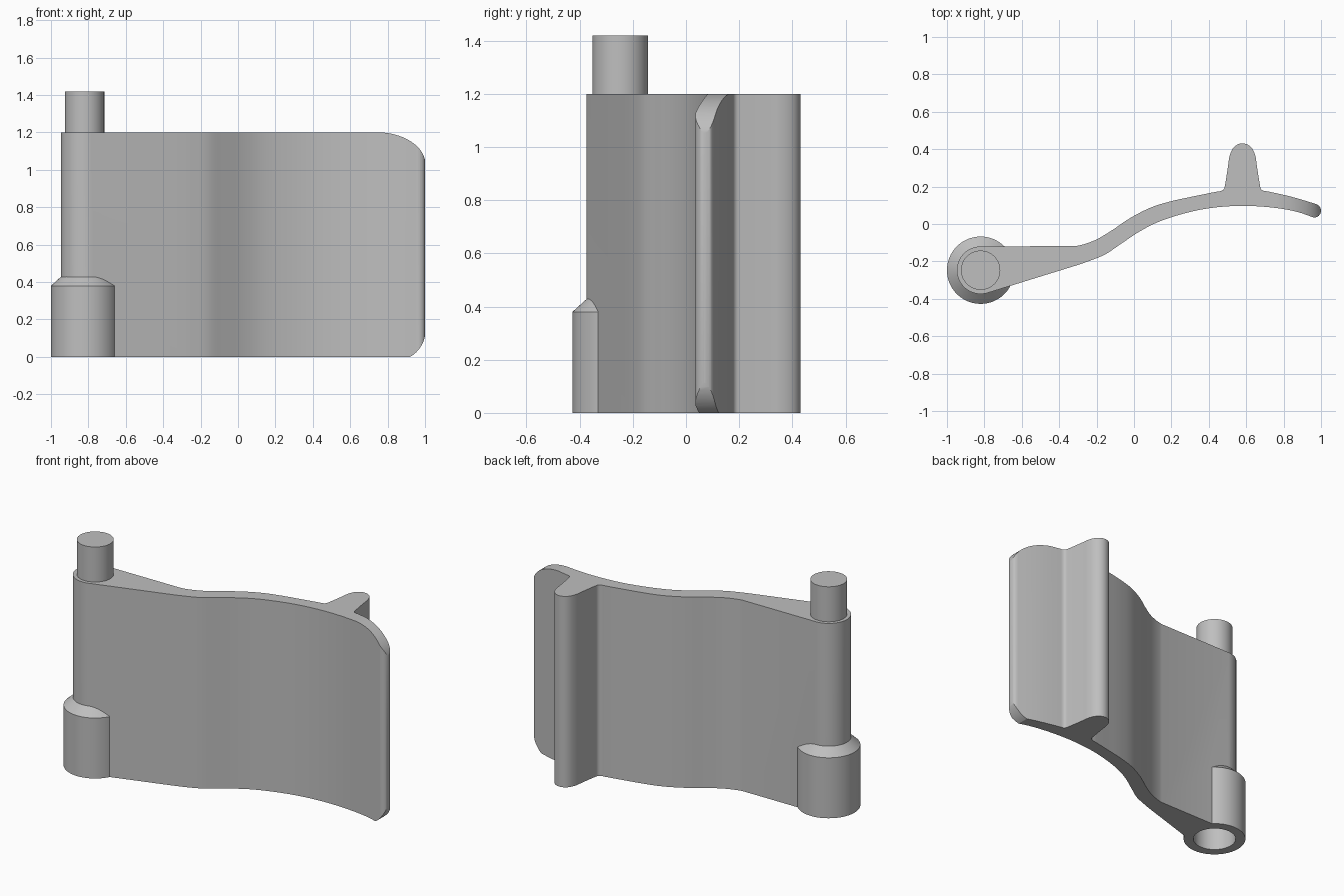
import bpy, bmesh, math

cube = bpy.data.objects.get("Cube")
if cube:
    bpy.data.objects.remove(cube, do_unlink=True)

H = 1.2                      # plate height
PIVOT = (-0.82, -0.247)      # hinge axis

grey = bpy.data.materials.new("plain grey")
grey.use_nodes = True
GREY = (0.52, 0.52, 0.52, 1)
grey.diffuse_color = GREY
grey.node_tree.nodes["Principled BSDF"].inputs["Base Color"].default_value = GREY


def arc(cx, cy, rx, ry, a0, a1, n):
    out = []
    for i in range(n + 1):
        a = math.radians(a0 + (a1 - a0) * i / n)
        out.append((cx + rx * math.cos(a), cy + ry * math.sin(a)))
    return out


def spline(pts, steps=5):
    """Smooth curve through pts; the first and last points only guide the ends."""
    out = []
    for a, b, c, d in zip(pts, pts[1:], pts[2:], pts[3:]):
        for s in range(steps):
            t = s / steps
            out.append(tuple(0.5 * (2 * q + (r - p) * t + (2 * p - 5 * q + 4 * r - w) * t * t
                                    + (3 * q - p - 3 * r + w) * t ** 3)
                             for p, q, r, w in zip(a, b, c, d)))
    return out + [pts[-2]]


def clean(pts):
    out = []
    for p in pts:
        if not out or math.dist(p, out[-1]) > 1e-4:
            out.append(p)
    if math.dist(out[0], out[-1]) < 1e-4:
        out.pop()
    return out


def prism(name, pts, place, shift):
    """Extrude a closed outline; place() maps 2D points into space."""
    bm = bmesh.new()
    face = bm.faces.new([bm.verts.new(place(p)) for p in clean(pts)])
    new = bmesh.ops.extrude_face_region(bm, geom=[face])["geom"]
    bmesh.ops.translate(bm, vec=shift, verts=[v for v in new if isinstance(v, bmesh.types.BMVert)])
    return finish(name, bm)


def lathe(name, rings, n=64):
    """Closed turned solid round the hinge axis from (radius, z) rings."""
    bm = bmesh.new()
    loops = [[bm.verts.new((x, y, z)) for x, y in arc(*PIVOT, r, r, 0, 360, n)[:-1]]
             for r, z in rings]
    for lo, hi in zip(loops, loops[1:]):
        for i in range(n):
            j = (i + 1) % n
            bm.faces.new((lo[i], lo[j], hi[j], hi[i]))
    bm.faces.new(loops[0][::-1])
    bm.faces.new(loops[-1])
    return finish(name, bm)


def finish(name, bm):
    bmesh.ops.recalc_face_normals(bm, faces=bm.faces)
    me = bpy.data.meshes.new(name)
    bm.to_mesh(me)
    bm.free()
    me.materials.append(grey)
    ob = bpy.data.objects.new(name, me)
    bpy.context.collection.objects.link(ob)
    return ob


def select(ob):
    bpy.ops.object.select_all(action='DESELECT')
    ob.select_set(True)
    bpy.context.view_layer.objects.active = ob


def boolean(ob, tool, op):
    mod = ob.modifiers.new(op.lower(), 'BOOLEAN')
    mod.object, mod.operation, mod.solver = tool, op, 'EXACT'
    select(ob)
    bpy.ops.object.modifier_apply(modifier=mod.name)
    bpy.data.objects.remove(tool, do_unlink=True)


# Plate outline seen from above: front side, tip, back with rib, knuckle
front = spline([(-.40, -.25), (-.31, -.222), (-.235, -.196), (-.155, -.163), (-.075, -.11),
                (.03, -.04), (.14, .015), (.29, .062), (.43, .088), (.58, .097),
                (.73, .089), (.86, .068), (.955, .037), (1.05, .005)])
tip = arc(.964, .071, .036, .036, -108, 72, 12)
back_outer = spline([(1.05, .08), (.975, .106), (.84, .146), (.70, .177), (.56, .20)])
half_rib = [(.12, .175), (.10, .186), (.092, .215), (.077, .31), (.07, .36),
            (.054, .4), (.03, .423), (0, .431)]
RIB_X = .58
rib = spline([(RIB_X + .15, .172)] + [(RIB_X + x, y) for x, y in half_rib]
             + [(RIB_X - x, y) for x, y in half_rib[-2::-1]] + [(RIB_X - .15, .168)], 4)
back_inner = spline([(.56, .19), (.455, .175), (.32, .148), (.20, .122), (.09, .088), (-.02, .032),
                     (-.12, -.035), (-.21, -.087), (-.31, -.118), (-.41, -.12)])
knuckle = arc(*PIVOT, .127, .127, 90, 287, 36)
plate = prism("curved_plate", front + tip + back_outer + rib + back_inner + knuckle,
              lambda p: (p[0], p[1], 0), (0, 0, H))

# Round off the free end: broad arc above, short arc below
trim = prism("end_trim", [(-1.2, -.1), (.842, -.1), (.915, -.1)]
             + arc(.842, .14, .16, .16, -61.5, 0, 12)
             + arc(.742, 1.03, .26, .171, 0, 90, 20)
             + [(.742, 1.3), (-1.2, 1.3)],
             lambda p: (p[0], -1, p[1]), (0, 2, 0))
boolean(plate, trim, 'INTERSECT')

# Hinge socket with a sloped shoulder, bored from below
barrel = lathe("barrel", [(.18, 0), (.18, .38), (.10, .453)])
boolean(plate, barrel, 'UNION')
bore = lathe("bore", [(.123, -.1), (.123, .25)])
boolean(plate, bore, 'DIFFERENCE')

# Hinge pin on top
pin = lathe("hinge_pin", [(.105, H - .01), (.105, 1.42)])

for ob in (plate, pin):
    select(ob)
    bpy.ops.object.shade_smooth_by_angle(angle=math.radians(30))
